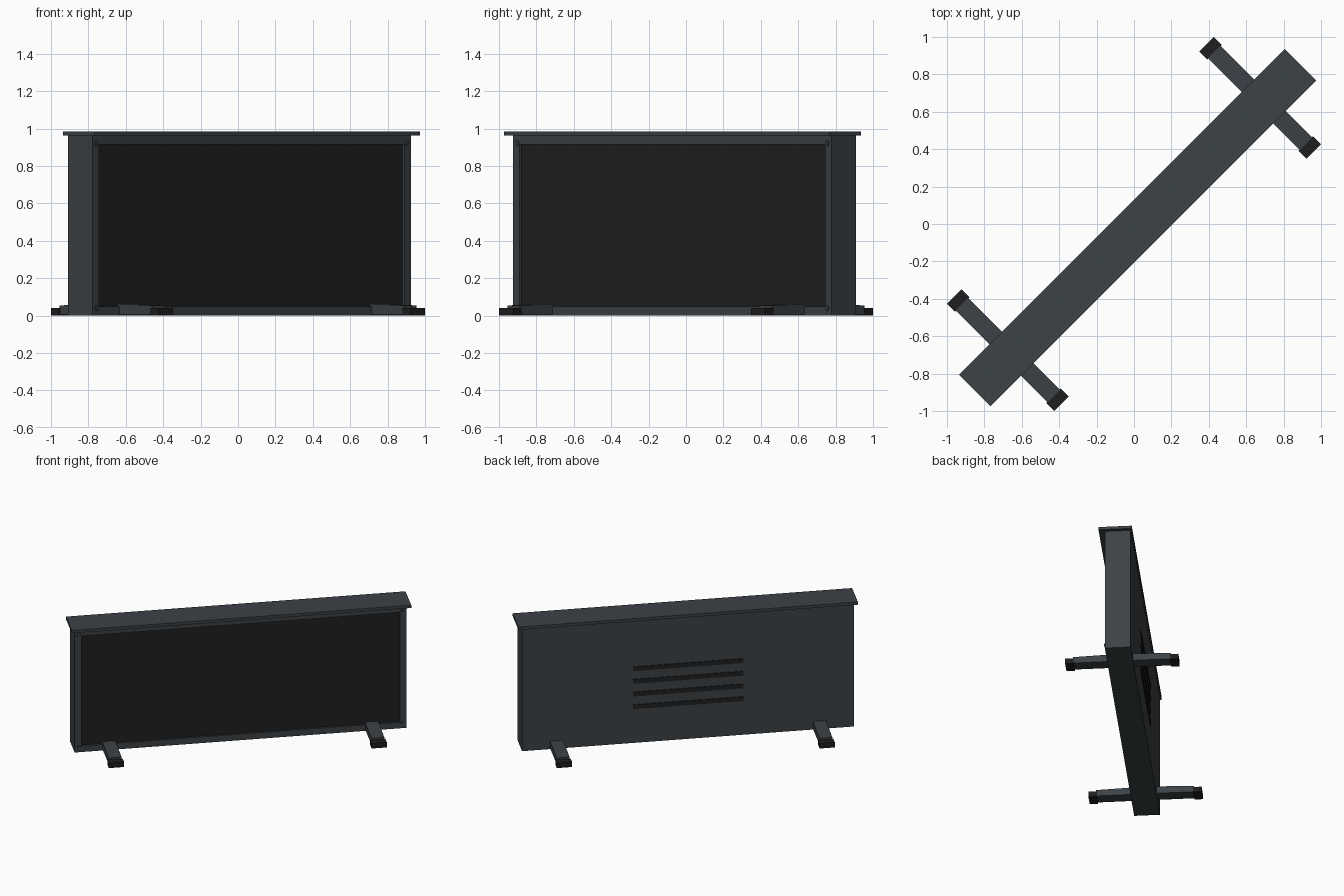
import bpy, bmesh, math
from mathutils import Matrix, Vector

cube = bpy.data.objects.get("Cube")
if cube:
    bpy.data.objects.remove(cube, do_unlink=True)

# The whole sign stands diagonally
TURN = Matrix.Rotation(math.radians(45), 4, "Z")


def material(name, r, g, b):
    m = bpy.data.materials.new(name)
    m.use_nodes = True
    m.diffuse_color = (r, g, b, 1)
    bsdf = m.node_tree.nodes["Principled BSDF"]
    bsdf.inputs["Base Color"].default_value = (r, g, b, 1)
    bsdf.inputs["Roughness"].default_value = 0.6
    return m


metal = material("dark_grey_metal", 0.045, 0.054, 0.061)
screen_black = material("screen_black", 0.014, 0.014, 0.014)
rubber = material("black_rubber", 0.013, 0.013, 0.013)


def finish(name, bm, *mats):
    bmesh.ops.recalc_face_normals(bm, faces=bm.faces)
    mesh = bpy.data.meshes.new(name)
    bm.to_mesh(mesh)
    bm.free()
    for m in mats:
        mesh.materials.append(m)
    ob = bpy.data.objects.new(name, mesh)
    ob.matrix_world = TURN
    bpy.context.collection.objects.link(ob)
    return ob


def box_mesh(lo, hi):
    lo, hi = Vector(lo), Vector(hi)
    bm = bmesh.new()
    bmesh.ops.create_cube(bm, size=1)
    bmesh.ops.scale(bm, vec=hi - lo, verts=bm.verts)
    bmesh.ops.translate(bm, vec=(lo + hi) / 2, verts=bm.verts)
    return bm


def box(name, lo, hi, mat):
    return finish(name, box_mesh(lo, hi), mat)


HALF, FRONT, BACK, TOP = 1.203, -0.104, 0.081, 0.962

# Cabinet with a recessed screen in its front face
bm = box_mesh((-HALF, FRONT, 0), (HALF, BACK, TOP))
bm.normal_update()
face = min(bm.faces, key=lambda f: f.calc_center_median().y)
bmesh.ops.inset_region(bm, faces=[face], thickness=0.068)
wall = bmesh.ops.extrude_discrete_faces(bm, faces=[face])["faces"][0]
bmesh.ops.translate(bm, vec=(0, 0.014, 0), verts=wall.verts)
wall.material_index = 1
finish("cabinet", bm, metal, screen_black)

# Overhanging top plate
box("top_cover", (-1.231, -0.147, TOP), (1.231, 0.091, 0.984), metal)

# Ventilation slots on the back
for i in range(4):
    z = 0.285 + 0.1 * i
    box(f"vent_slot_{i + 1}", (-0.4, BACK - 0.005, z - 0.017),
        (0.4, BACK + 0.006, z + 0.017), screen_black)

# Screws at the frame corners
for sx, side in ((-1, "right"), (1, "left")):
    for z, level in ((0.04, "lower"), (0.922, "upper")):
        bm = bmesh.new()
        bmesh.ops.create_cone(bm, cap_ends=True, segments=16,
                              radius1=0.016, radius2=0.013, depth=0.012)
        bmesh.ops.rotate(bm, verts=bm.verts, matrix=Matrix.Rotation(math.pi / 2, 3, "X"))
        bmesh.ops.translate(bm, verts=bm.verts, vec=(sx * 1.172, FRONT, z))
        finish(f"{level}_{side}_screw", bm, metal)

# Support legs with tapering tops and rubber end pads
for sx, side in ((-1, "right"), (1, "left")):
    for sy, end in ((-1, "front"), (1, "back")):
        ys = sorted((sy * 0.05, sy * 0.35))
        bm = box_mesh((sx * 0.953 - 0.047, ys[0], 0.006),
                      (sx * 0.953 + 0.047, ys[1], 0.064))
        for v in bm.verts:
            if v.co.z > 0.03 and abs(v.co.y) > 0.2:
                v.co.z = 0.054
        finish(f"{end}_{side}_leg", bm, metal)
        ys = sorted((sy * 0.345, sy * 0.406))
        box(f"{end}_{side}_foot_pad", (sx * 0.953 - 0.055, ys[0], 0),
            (sx * 0.953 + 0.055, ys[1], 0.04), rubber)
